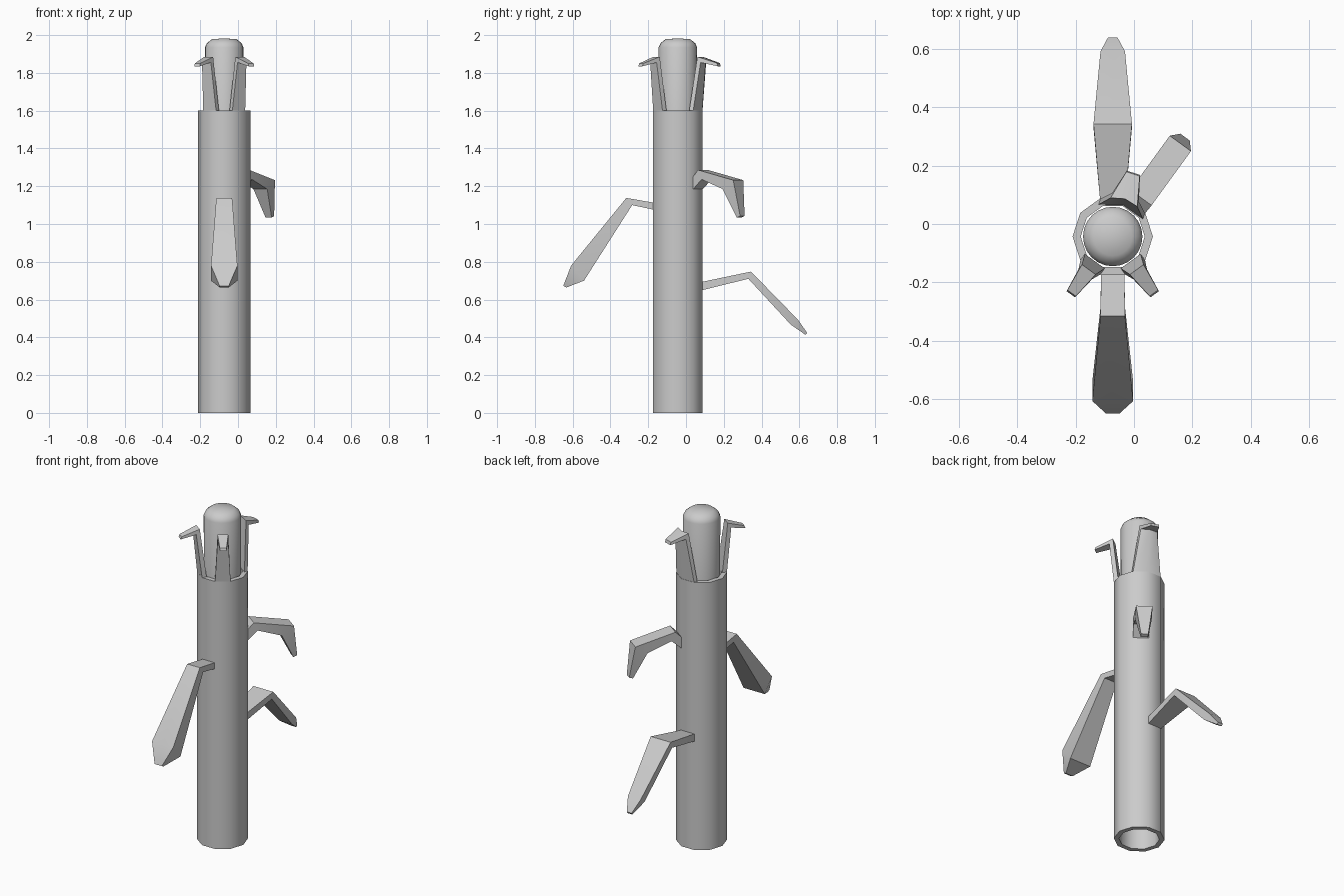
import bpy, bmesh, math
from mathutils import Vector

if "Cube" in bpy.data.objects:
    bpy.data.objects.remove(bpy.data.objects["Cube"])

CX, CY = -0.073, -0.043   # axis of the stalk


def finish(bm, name, angle=40):
    bmesh.ops.recalc_face_normals(bm, faces=bm.faces)
    me = bpy.data.meshes.new(name)
    bm.to_mesh(me)
    bm.free()
    ob = bpy.data.objects.new(name, me)
    bpy.context.collection.objects.link(ob)
    bpy.context.view_layer.objects.active = ob
    ob.select_set(True)
    bpy.ops.object.shade_smooth_by_angle(angle=math.radians(angle))
    ob.select_set(False)
    return ob


def lathe(name, profile, sides, closed):
    """Spin (r, z) points round the stalk axis."""
    bm = bmesh.new()
    rings = []
    for r, z in profile:
        if r == 0:
            rings.append([bm.verts.new((CX, CY, z))] * sides)
        else:
            rings.append([bm.verts.new((CX + r * math.cos(math.tau * i / sides),
                                        CY + r * math.sin(math.tau * i / sides), z))
                          for i in range(sides)])
    pairs = list(zip(rings, rings[1:]))
    if closed:
        pairs.append((rings[-1], rings[0]))
    for a, b in pairs:
        for i in range(sides):
            j = (i + 1) % sides
            quad = list(dict.fromkeys((a[i], a[j], b[j], b[i])))
            bm.faces.new(quad)
    return finish(bm, name)


def blade(name, angle, rows):
    """Loft rows of (r1, z1, r2, z2, half_width, bulge) pointing out at an angle."""
    a = math.radians(angle)
    out, side = Vector((math.cos(a), math.sin(a), 0)), Vector((-math.sin(a), math.cos(a), 0))
    centre = Vector((CX, CY, 0))
    bm = bmesh.new()
    loops = []
    for r1, z1, r2, z2, hw, bulge in rows:
        loop = []
        for r, z, order in ((r1, z1, (-1, 0, 1)), (r2, z2, (1, 0, -1))):
            for s in order:
                p = centre + out * (r + bulge * (1 - abs(s))) + side * (s * hw)
                p.z = z
                loop.append(bm.verts.new(p))
        loops.append(loop)
    for a_, b_ in zip(loops, loops[1:]):
        for i in range(6):
            j = (i + 1) % 6
            bm.faces.new((a_[i], a_[j], b_[j], b_[i]))
    bm.faces.new(loops[0])
    bm.faces.new(loops[-1])
    return finish(bm, name, 35)


# Hollow ten-sided stalk
lathe("stalk", [(0.138, 0), (0.138, 1.6), (0.11, 1.6), (0.11, 0)], 10, True)

# Rounded core rising out of the stalk
lathe("core", [(0, 1.4), (0.1, 1.4), (0.102, 1.935), (0.092, 1.957),
               (0.066, 1.978), (0, 1.983)], 24, False)

# Two narrow front sepals and one wide back sepal
for label, ang in (("left", -126), ("right", -54)):
    blade("front_sepal_" + label, ang, [
        (0.131, 1.6, 0.105, 1.6, 0.042, 0),
        (0.160, 1.855, 0.140, 1.885, 0.029, 0),
        (0.245, 1.835, 0.240, 1.850, 0.018, 0)])
blade("back_sepal", 72, [
    (0.111, 1.6, 0.089, 1.6, 0.080, 0.025),
    (0.142, 1.855, 0.124, 1.885, 0.048, 0.012),
    (0.230, 1.835, 0.226, 1.852, 0.024, 0)])

# Drooping leaves
blade("front_leaf", -90, [
    (0.110, 1.110, 0.110, 1.072, 0.040, 0),
    (0.273, 1.138, 0.242, 1.100, 0.042, 0),
    (0.565, 0.780, 0.497, 0.700, 0.070, 0),
    (0.607, 0.672, 0.590, 0.664, 0.024, 0)])
blade("back_leaf", 90, [
    (0.110, 0.690, 0.110, 0.645, 0.042, 0),
    (0.387, 0.748, 0.373, 0.710, 0.066, 0),
    (0.636, 0.493, 0.598, 0.467, 0.042, 0),
    (0.684, 0.424, 0.676, 0.413, 0.016, 0)])
blade("side_leaf", 54, [
    (0.105, 1.225, 0.105, 1.160, 0.042, 0),
    (0.165, 1.286, 0.188, 1.236, 0.045, 0),
    (0.395, 1.232, 0.325, 1.185, 0.045, 0),
    (0.422, 1.042, 0.400, 1.034, 0.020, 0)])
